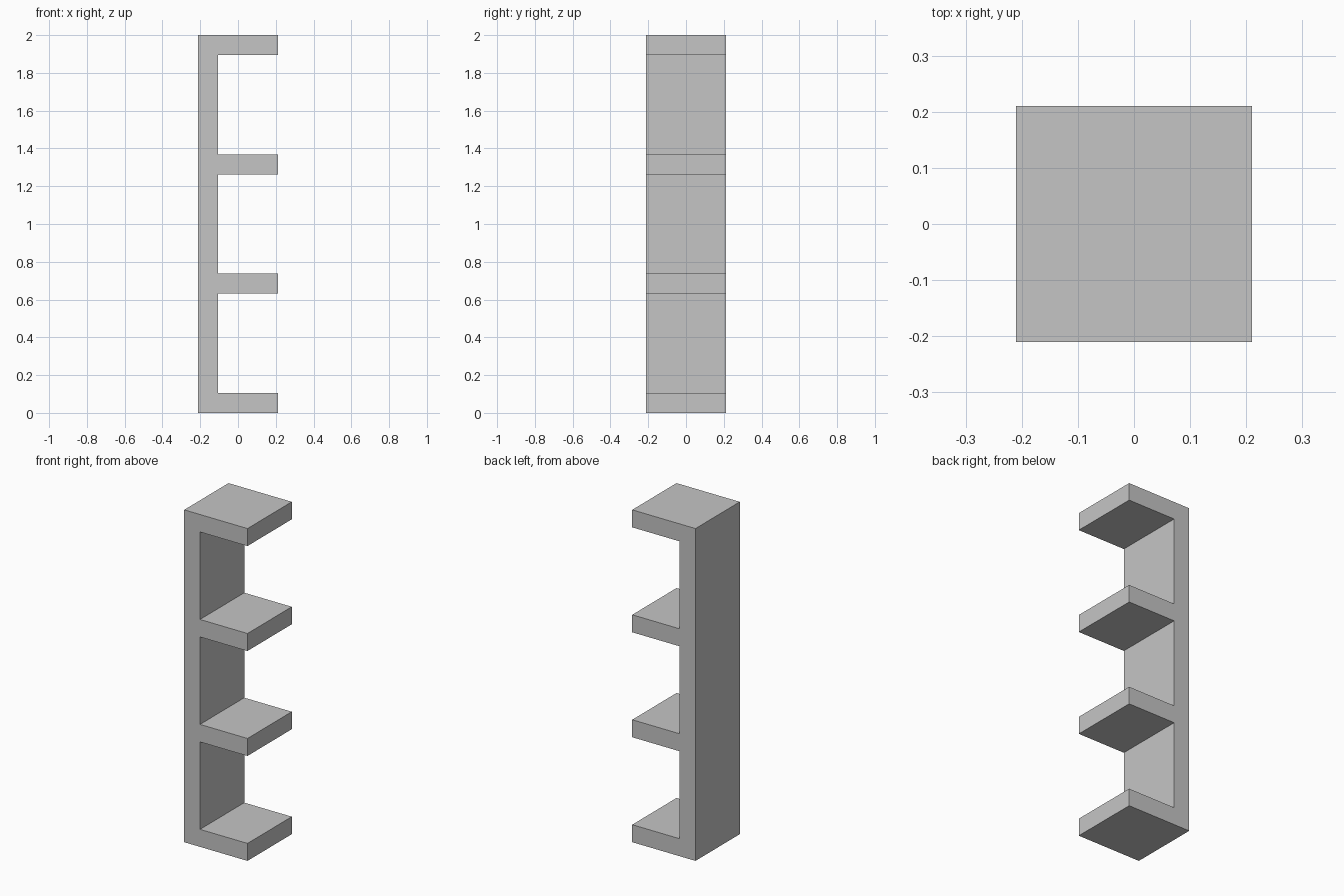
import bpy
import bmesh

# Remove the default cube
cube = bpy.data.objects.get("Cube")
if cube:
    bpy.data.objects.remove(cube, do_unlink=True)

UNIT = 2 / 19            # board thickness
HALF = 2 * UNIT          # half of the square footprint
INNER = -HALF + UNIT     # inner side of the upright panel
SHELVES = 4
PITCH = 6 * UNIT         # distance from shelf to shelf

# Grey material
grey = bpy.data.materials.new("plain grey")
grey.use_nodes = True
colour = (0.56, 0.56, 0.56, 1)
grey.diffuse_color = colour
grey.node_tree.nodes["Principled BSDF"].inputs["Base Color"].default_value = colour

# Comb-shaped outline: upright panel with shelves to one side
outline = [(-HALF, 2), (-HALF, 0)]
for i in range(SHELVES):
    low, high = i * PITCH, i * PITCH + UNIT
    if i > 0:
        outline.append((INNER, low))
    outline += [(HALF, low), (HALF, high)]
    if i < SHELVES - 1:
        outline.append((INNER, high))
outline.pop()
outline.append((HALF, 2))

# Extrude the outline from front to back
bm = bmesh.new()
front = bm.faces.new([bm.verts.new((x, -HALF, z)) for x, z in outline])
result = bmesh.ops.extrude_face_region(bm, geom=[front], use_keep_orig=True)
moved = [v for v in result["geom"] if isinstance(v, bmesh.types.BMVert)]
bmesh.ops.translate(bm, verts=moved, vec=(0, 2 * HALF, 0))
bmesh.ops.recalc_face_normals(bm, faces=bm.faces[:])

mesh = bpy.data.meshes.new("shelf_unit")
bm.to_mesh(mesh)
bm.free()
mesh.materials.append(grey)
shelf_unit = bpy.data.objects.new("shelf_unit", mesh)
bpy.context.collection.objects.link(shelf_unit)
